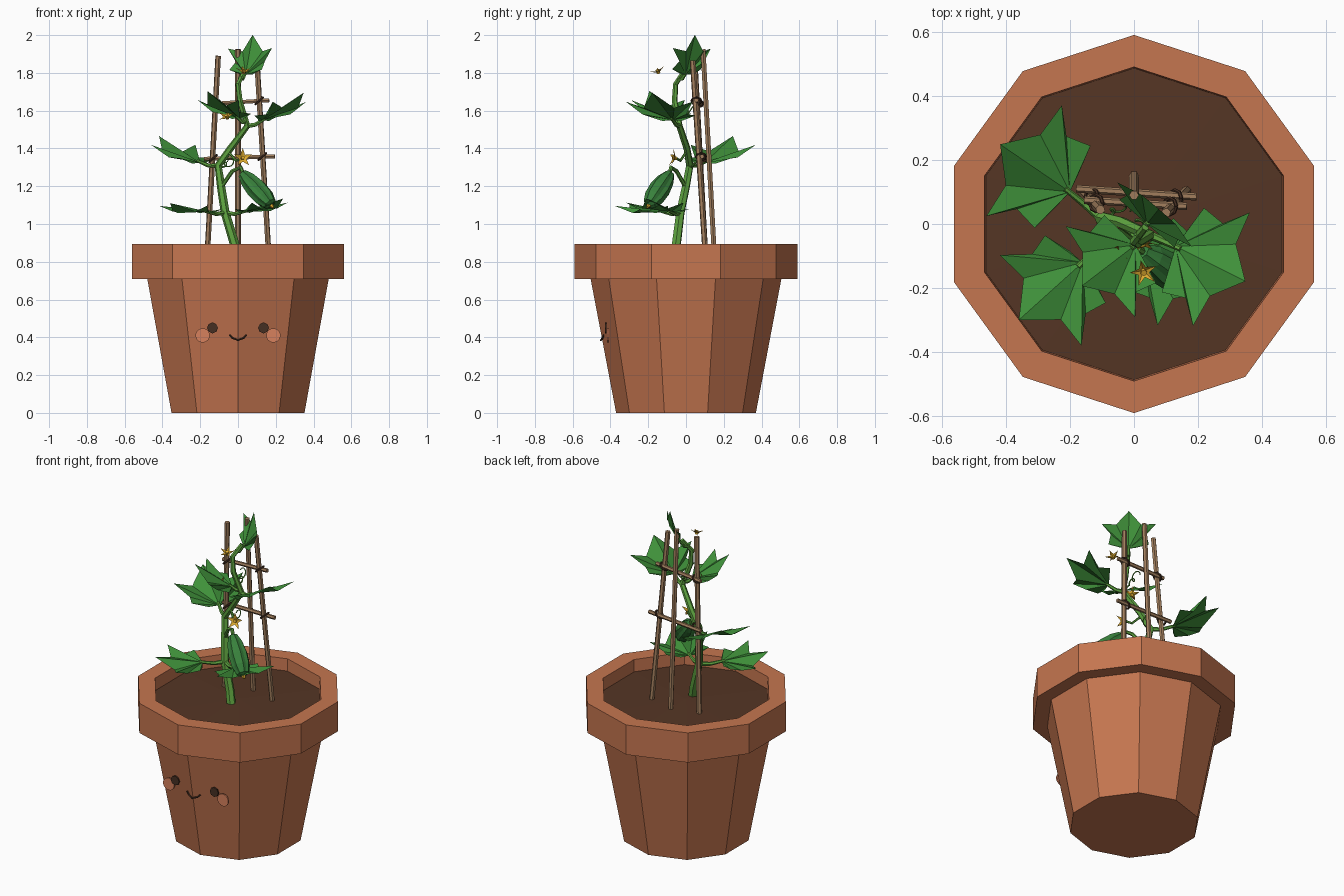
import bpy, bmesh, math
from mathutils import Vector

if "Cube" in bpy.data.objects:
    bpy.data.objects.remove(bpy.data.objects["Cube"])


def material(name, rgb):
    m = bpy.data.materials.new(name)
    m.use_nodes = True
    m.diffuse_color = (*rgb, 1)
    m.node_tree.nodes["Principled BSDF"].inputs["Base Color"].default_value = (*rgb, 1)
    return m


TERRACOTTA = material("terracotta", (0.56, 0.18, 0.08))
SOIL = material("soil", (0.09, 0.036, 0.018))
WOOD = material("cane", (0.36, 0.21, 0.11))
LEAF = material("leaf green", (0.05, 0.28, 0.042))
STEM = material("stem green", (0.11, 0.36, 0.05))
FRUIT = material("fruit green", (0.04, 0.22, 0.045))
YELLOW = material("petal yellow", (0.75, 0.42, 0.03))
DARK = material("dark brown", (0.06, 0.028, 0.016))
BLUSH = material("blush", (0.68, 0.22, 0.11))


def mesh_object(name, verts, faces, mat):
    me = bpy.data.meshes.new(name)
    me.from_pydata(verts, [], faces)
    me.materials.append(mat)
    ob = bpy.data.objects.new(name, me)
    bpy.context.collection.objects.link(ob)
    return ob


def lathe(name, profile, sides, mat):
    """Spin an (r, z) profile into flat facets, one corner at the front."""
    bm = bmesh.new()
    rings = []
    for r, z in profile:
        if r == 0:
            rings.append([bm.verts.new((0, 0, z))] * sides)
            continue
        angles = [-math.pi / 2 + math.tau * k / sides for k in range(sides)]
        rings.append([bm.verts.new((r * math.cos(a), r * math.sin(a), z)) for a in angles])
    for low, high in zip(rings, rings[1:]):
        for k in range(sides):
            n = (k + 1) % sides
            corners = list(dict.fromkeys((low[k], low[n], high[n], high[k])))
            bm.faces.new(corners)
    me = bpy.data.meshes.new(name)
    bm.to_mesh(me)
    bm.free()
    me.materials.append(mat)
    ob = bpy.data.objects.new(name, me)
    bpy.context.collection.objects.link(ob)
    return ob


def tube(name, points, radius, mat, taper=1.0):
    """Six-sided tube along a path, narrowing to taper at the end."""
    cu = bpy.data.curves.new(name, "CURVE")
    cu.dimensions = "3D"
    cu.bevel_depth = radius
    cu.bevel_resolution = 1
    cu.use_fill_caps = True
    sp = cu.splines.new("POLY")
    sp.points.add(len(points) - 1)
    sp.use_smooth = False
    for i, (p, co) in enumerate(zip(sp.points, points)):
        p.co = (*co, 1)
        p.radius = 1 + (taper - 1) * i / (len(points) - 1)
    cu.materials.append(mat)
    ob = bpy.data.objects.new(name, cu)
    bpy.context.collection.objects.link(ob)
    return ob


# Pot and soil
lathe("pot", [(0, 0), (0.37, 0), (0.505, 0.71), (0.59, 0.71), (0.59, 0.895),
              (0.49, 0.895), (0.485, 0.79)], 10, TERRACOTTA)
lathe("soil", [(0.487, 0.82), (0, 0.835)], 10, SOIL)


# Face: thin plates and a small smile
def plate(name, x, y, z, radius, sides, mat):
    bpy.ops.mesh.primitive_cylinder_add(vertices=sides, radius=radius, depth=0.009,
                                        location=(x, y, z), rotation=(math.pi / 2, 0, 0))
    ob = bpy.context.object
    ob.name = name
    ob.data.materials.append(mat)


for side, s in (("left", 1), ("right", -1)):
    plate(side + "_eye", s * 0.135, -0.425, 0.45, 0.029, 8, DARK)
    plate(side + "_cheek", s * 0.187, -0.413, 0.41, 0.038, 14, BLUSH)
smile = [(-0.045, 0.412), (-0.03, 0.396), (-0.012, 0.39), (0, 0.384),
         (0.012, 0.39), (0.03, 0.396), (0.045, 0.412)]
tube("mouth", [(x, -0.451 + abs(x) * 0.32, z) for x, z in smile], 0.005, DARK)

# Trellis canes, crossbars and ties
tube("left_cane", [(0.165, 0.105, 0.8), (0.1, 0.035, 1.865)], 0.015, WOOD)
tube("right_cane", [(-0.165, 0.105, 0.8), (-0.105, 0.045, 1.89)], 0.015, WOOD)
tube("middle_cane", [(0, 0.152, 0.8), (0, 0.09, 1.925)], 0.015, WOOD)
tube("lower_crossbar", [(-0.18, 0.11, 1.345), (0.195, 0.085, 1.358)], 0.012, WOOD)
tube("upper_crossbar", [(-0.155, 0.075, 1.635), (0.165, 0.055, 1.655)], 0.012, WOOD)
for i, (x, y, z) in enumerate([(-0.132, 0.085, 1.347), (0.128, 0.08, 1.357),
                               (-0.118, 0.065, 1.637), (0.112, 0.055, 1.652)]):
    ring = [(x + 0.02 * math.cos(a), y + 0.026 * math.sin(a), z + 0.018 * math.cos(a))
            for a in (math.tau * k / 8 for k in range(9))]
    tube(f"tie_{i + 1}", ring, 0.006, DARK)

# Main stem
tube("stem", [(0.005, -0.07, 0.8), (-0.02, -0.05, 0.9), (-0.068, -0.03, 1.06),
              (-0.09, 0, 1.2), (-0.105, 0.02, 1.31), (-0.04, 0.005, 1.4),
              (0.05, -0.035, 1.52), (0.01, -0.06, 1.65), (0, -0.055, 1.74),
              (0.035, -0.01, 1.81)], 0.027, STEM, 0.45)

# Leaves: five pointed lobes fanned round the stalk, (along, across, lift)
HALF = [(0.62, 0.32, -0.09), (0.66, 0.7, 0.02), (0.36, 0.46, -0.08),
        (0.12, 0.52, 0.03), (0.02, 0.2, -0.03)]


def leaf(name, base, tip, joint, up=(0, 0, 1)):
    base, tip = Vector(base), Vector(tip)
    along = tip - base
    size = along.length
    along.normalize()
    across = Vector(up).cross(along).normalized()
    lift = along.cross(across)
    outline = ([(a, -c, h) for a, c, h in reversed(HALF)] + [(1, 0, 0.02)] + HALF)
    verts = [base] + [base + size * (a * along + c * across + h * lift) for a, c, h in outline]
    faces = [(0, i, i + 1) for i in range(1, len(verts) - 1)]
    mesh_object(name, verts, faces, LEAF)
    mid = (Vector(joint) + base) / 2 + Vector((0, 0, -0.01))
    tube(name + "_stalk", [joint, mid, base + along * 0.02], 0.014, STEM, 0.6)


leaf("middle_right_leaf", (-0.2, 0.1, 1.325), (-0.42, 0.25, 1.46), (-0.105, 0.02, 1.31))
leaf("low_right_leaf", (-0.16, -0.12, 1.065), (-0.36, -0.3, 1.105), (-0.068, -0.03, 1.06))
leaf("low_left_leaf", (0.03, -0.08, 1.065), (0.24, -0.21, 1.13), (-0.068, -0.03, 1.06))
leaf("high_left_leaf", (0.13, -0.07, 1.55), (0.35, -0.18, 1.69), (0.05, -0.035, 1.52))
leaf("high_right_leaf", (0.005, -0.065, 1.56), (-0.165, -0.195, 1.7), (0.04, -0.04, 1.54))
leaf("top_leaf", (0.04, 0, 1.79), (0.08, 0.05, 2.0), (0.01, -0.04, 1.77), (-0.65, -0.75, 0.2))

# Ridged fruit hanging on a short stalk
fruit_top, fruit_end = Vector((0.025, -0.085, 1.265)), Vector((0.18, -0.2, 1.095))
fruit_axis = fruit_end - fruit_top
fruit = lathe("fruit", [(0, 0), (0.025, 0.0), (0.043, 0.05), (0.053, 0.12),
                        (0.05, 0.19), (0.034, 0.24), (0, fruit_axis.length)], 16, FRUIT)
for v in fruit.data.vertices:
    ridge = 1 + 0.07 * math.cos(8 * math.atan2(v.co.y, v.co.x))
    v.co.x *= ridge
    v.co.y *= ridge
fruit.location = fruit_top
fruit.rotation_euler = fruit_axis.to_track_quat("Z", "Y").to_euler()
tube("fruit_stalk", [(-0.085, -0.005, 1.2), (-0.03, -0.05, 1.28), (0.015, -0.08, 1.3),
                     fruit_top + fruit_axis * 0.03], 0.011, STEM)
tube("fruit_tip", [fruit_end - fruit_axis * 0.04, fruit_end + fruit_axis * 0.04], 0.013, YELLOW, 0.6)


# Star flowers with a raised heart
def flower(name, centre, facing, radius):
    verts = [(0, 0, -0.012)]
    for k in range(10):
        r, a = (radius, k * math.pi / 5) if k % 2 == 0 else (radius * 0.4, k * math.pi / 5)
        verts.append((r * math.sin(a), r * math.cos(a), 0.012 if k % 2 == 0 else 0))
    ob = mesh_object(name, verts, [(0, (k + 1) % 10 + 1, k + 1) for k in range(10)], YELLOW)
    ob.location = centre
    ob.rotation_euler = Vector(facing).to_track_quat("Z", "Y").to_euler()
    direction = Vector(facing).normalized()
    centre = Vector(centre)
    tube(name + "_heart", [centre - direction * 0.015, centre + direction * 0.008], 0.01, YELLOW)


flower("top_flower", (0.03, -0.15, 1.81), (0.1, -0.4, 1), 0.045)
flower("high_flower", (-0.06, -0.09, 1.57), (-0.3, -0.6, 0.7), 0.045)
flower("middle_flower", (0.025, -0.065, 1.35), (0.2, -1, 0.2), 0.052)
tube("flower_stalk", [(-0.05, 0, 1.38), (-0.01, -0.03, 1.335), (0.025, -0.055, 1.35)], 0.007, STEM)


# Curling tendrils
def tendril(name, start, end, coil):
    start, end = Vector(start), Vector(end)
    pts = []
    for i in range(25):
        t = i / 24
        a = t * 2.5 * math.tau
        pts.append(start.lerp(end, t) + coil * t * Vector((math.cos(a), 0.6 * math.sin(a), math.sin(a))))
    tube(name, pts, 0.005, STEM, 0.6)


tendril("lower_tendril", (-0.1, 0.02, 1.3), (-0.03, 0.06, 1.33), 0.025)
tendril("upper_tendril", (0.03, -0.03, 1.55), (0.01, 0.04, 1.62), 0.022)
